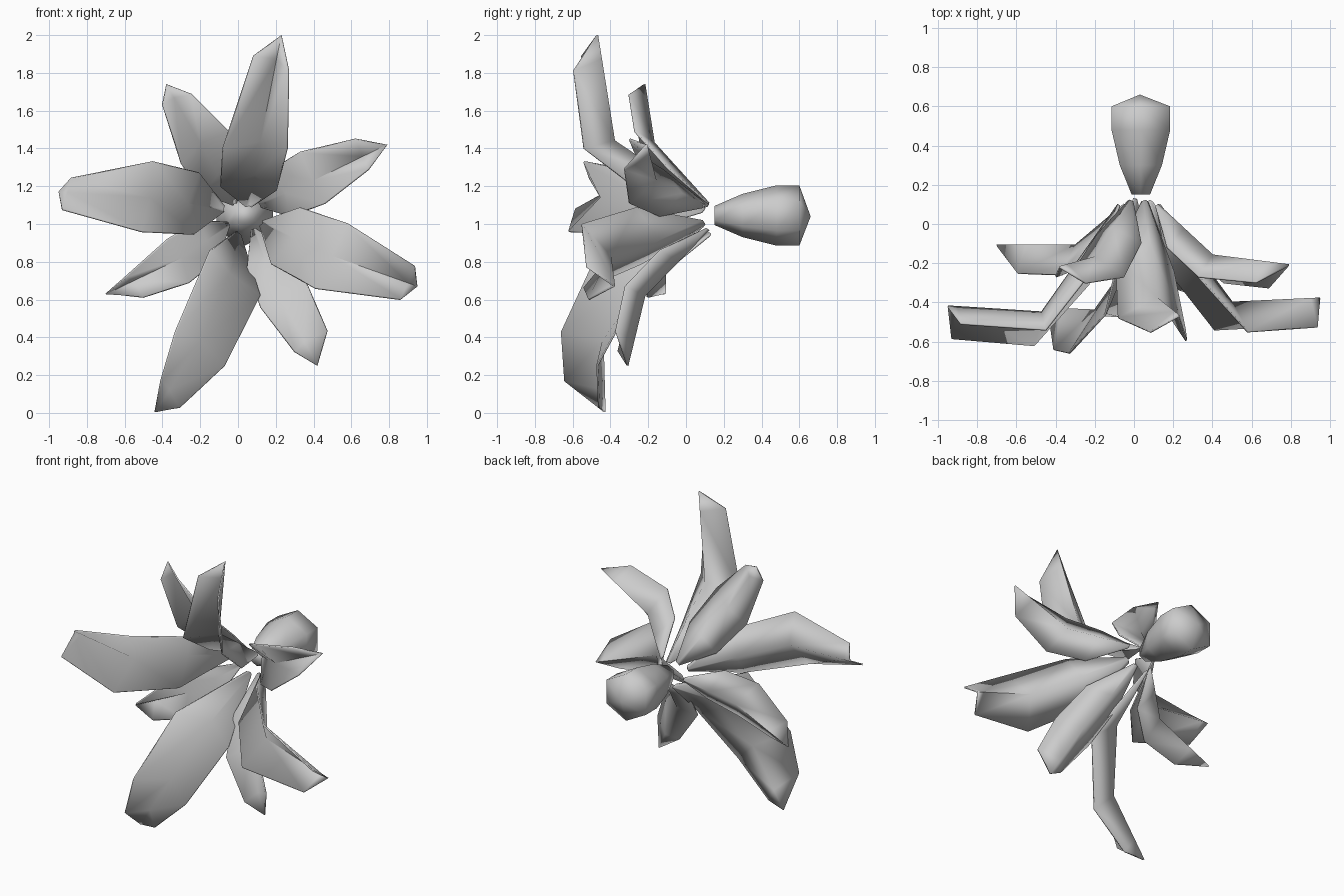
import bpy, math
from mathutils import Vector as V

if "Cube" in bpy.data.objects:
    bpy.data.objects.remove(bpy.data.objects["Cube"])


def make_object(name, verts, faces, thickness=0):
    mesh = bpy.data.meshes.new(name)
    mesh.from_pydata(verts, [], faces)
    mesh.update()
    obj = bpy.data.objects.new(name, mesh)
    bpy.context.collection.objects.link(obj)
    bpy.context.view_layer.objects.active = obj
    obj.select_set(True)
    bpy.ops.object.shade_smooth_by_angle(angle=math.radians(85))
    obj.select_set(False)
    if thickness:
        mod = obj.modifiers.new("thickness", "SOLIDIFY")
        mod.thickness = thickness
        mod.offset = 0
    return obj


def petal(name, base, knee, tip, left, right, ends, bow=(0, 0, 0), mid=.88):
    """Folded petal: a bent spine with two edges offset from it at the knee.
    ends: position and width of the left and right edge near the tip.
    bow, mid: spine shift and edge size halfway between base and knee."""
    base, knee, tip, left, right = map(V, (base, knee, tip, left, right))
    lower = (knee - base).normalized()
    bend = (lower + (tip - knee).normalized()).normalized()
    turn = bend.rotation_difference(lower)
    rows = []
    for spine, size in ((base, 0.1), (base.lerp(knee, 0.48) + V(bow), mid)):
        rows.append((spine + turn @ left * size, spine, spine + turn @ right * size))
    rows.append((knee + left, knee, knee + right))
    # The fold keeps its depth near the tip while the width narrows
    lt, ls, rt, rs = ends
    rows.append((knee.lerp(tip, lt) + left * V((ls, .95, ls)).x
                 + V((0, left.y * (.95 - ls), 0)),
                 knee.lerp(tip, (lt + rt) / 2),
                 knee.lerp(tip, rt) + right * rs + V((0, right.y * (.95 - rs), 0))))
    verts = [p for row in rows for p in row] + [tip]
    faces = []
    for i in range(3):
        for j in range(2):
            k = i * 3 + j
            faces.append((k, k + 1, k + 4, k + 3))
    faces += [(9, 10, 12), (10, 11, 12)]
    make_object(name, verts, faces, 0.01)


# Four long front petals
petal("long_petal_top", (.06, .12, 1.1), (.12, -.38, 1.44), (.23, -.47, 2.0),
      (-.2, -.1, -.04), (.14, -.16, -.04), (.85, .65, .7, .5))
petal("long_petal_left", (-.08, .1, 1.08), (-.47, -.45, 1.14), (-.95, -.42, 1.17),
      (-.04, -.17, -.18), (.02, -.09, .19), (.92, .5, .88, .4))
petal("long_petal_right", (.13, .1, 1.0), (.5, -.4, .83), (.95, -.38, .67),
      (.08, -.15, .17), (-.09, -.14, -.17), (.88, .5, .9, .5))
petal("long_petal_bottom", (0, .13, .95), (-.2, -.44, .38), (-.44, -.43, 0.005),
      (.13, -.03, -.13), (-.13, -.22, .05), (.75, .55, .62, .45),
      (.05, -.08, .06), 1.1)

# Four short back petals
petal("short_petal_upper_left", (-.02, .12, 1.11), (-.2, -.17, 1.43), (-.38, -.22, 1.74),
      (-.1, -.06, -.11), (.15, -.1, .06), (.83, .5, .72, .55))
petal("short_petal_upper_right", (.12, .1, 1.1), (.4, -.16, 1.23), (.79, -.21, 1.42),
      (-.07, -.11, .15), (.06, -.14, -.12), (.68, .6, .66, .55))
petal("short_petal_lower_left", (-.05, .1, 1.0), (-.3, -.11, .82), (-.7, -.11, .63),
      (.04, -.1, -.13), (-.07, -.15, .1), (.58, .75, .68, .3))
petal("short_petal_lower_right", (.08, .12, .97), (.22, -.22, .62), (.42, -.31, .25),
      (.15, -.1, .05), (-.1, -.08, -.06), (.62, .85, .7, .6))

# Low-poly bulb behind the petals: rings of (y, radius), closed by end points
rings = [(.15, .05), (.3, .115), (.48, .16), (.6, .16)]
n = 6
verts, faces = [], []
for y, r in rings:
    for i in range(n):
        a = math.radians(90) + math.tau * i / n
        verts.append((.035 + 1.08 * r * math.cos(a), y, 1.045 + r * math.sin(a)))
for s in range(len(rings) - 1):
    for i in range(n):
        j = (i + 1) % n
        faces.append((s * n + i, s * n + j, (s + 1) * n + j, (s + 1) * n + i))
apex, last = len(verts), (len(rings) - 1) * n
verts.append((.03, .66, 1.04))
faces += [(last + i, last + (i + 1) % n, apex) for i in range(n)]
faces.append(tuple(range(n))[::-1])
make_object("bulb", verts, faces)
